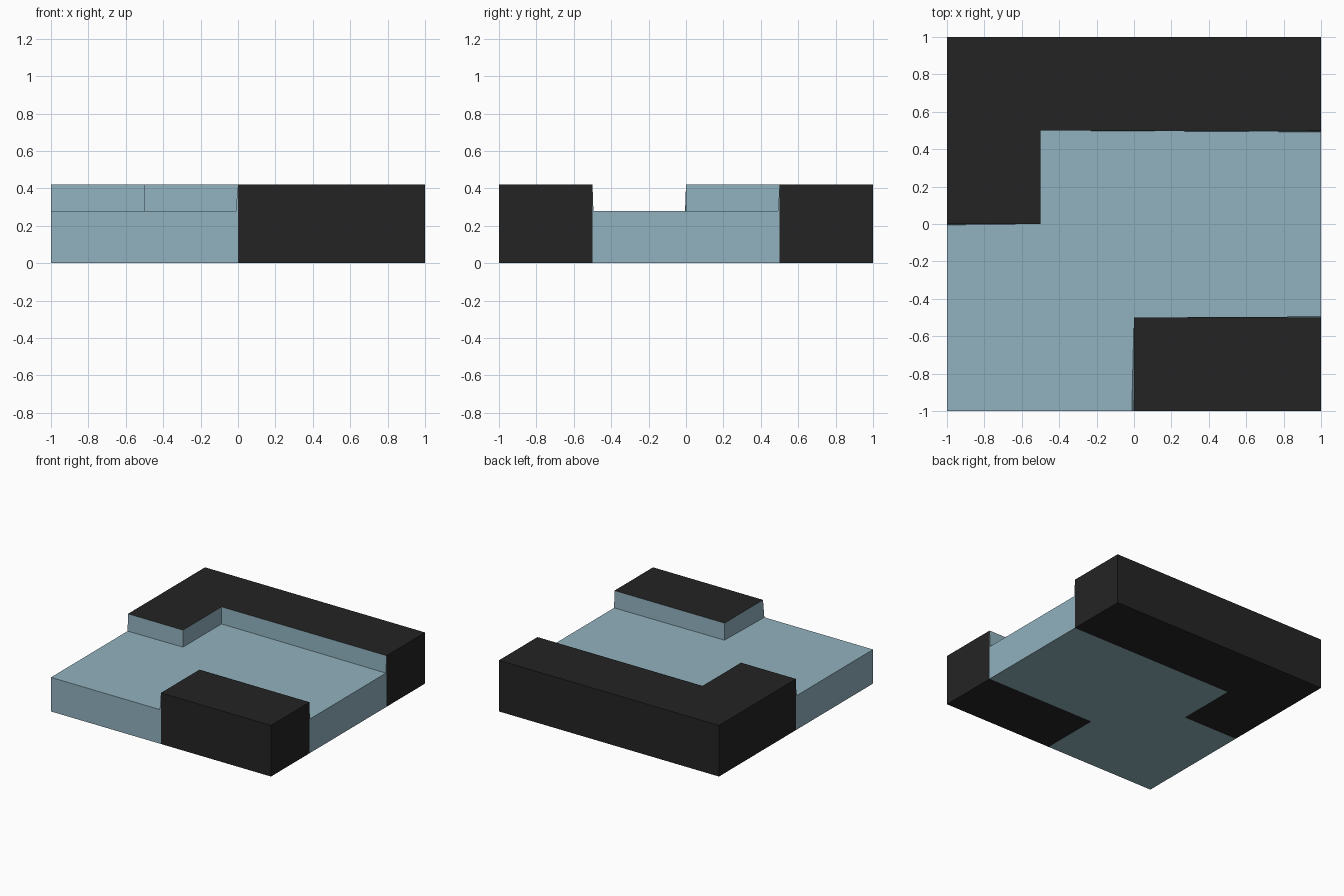
import bpy, bmesh

if "Cube" in bpy.data.objects:
    bpy.data.objects.remove(bpy.data.objects["Cube"])

H_FLOOR, H_TOP = 0.28, 0.42


def material(name, srgb):
    lin = [((c / 255 + 0.055) / 1.055) ** 2.4 for c in srgb]
    m = bpy.data.materials.new(name)
    m.diffuse_color = (*lin, 1)
    m.use_nodes = True
    m.node_tree.nodes["Principled BSDF"].inputs["Base Color"].default_value = m.diffuse_color
    return m


BLUE = material("dusty blue", (145, 178, 191))
BLACK = material("charcoal", (36, 36, 36))


def finish(name, bm, mat):
    me = bpy.data.meshes.new(name)
    bm.to_mesh(me)
    bm.free()
    me.materials.append(mat)
    ob = bpy.data.objects.new(name, me)
    bpy.context.collection.objects.link(ob)
    return ob


def prism(name, outline, height, mat):
    """Counter-clockwise outline; walls are built only on the tile's rim."""
    bm = bmesh.new()
    low = [bm.verts.new((x, y, 0)) for x, y in outline]
    top = [bm.verts.new((x, y, height)) for x, y in outline]
    bm.faces.new(low[::-1])
    bm.faces.new(top)
    for i in range(len(outline)):
        j = (i + 1) % len(outline)
        (ax, ay), (bx, by) = outline[i], outline[j]
        if (ax == bx and abs(ax) == 1) or (ay == by and abs(ay) == 1):
            bm.faces.new((low[i], low[j], top[j], top[i]))
    return finish(name, bm, mat)


def lining(name, path, feet):
    """Thin wall from a block's top edge down to the floor, flared at the ends."""
    bm = bmesh.new()
    top = [bm.verts.new((x, y, H_TOP)) for x, y in path]
    foot = [bm.verts.new((x, y, H_FLOOR)) for x, y in feet]
    for i in range(len(path) - 1):
        bm.faces.new((foot[i], foot[i + 1], top[i + 1], top[i]))
    # small end caps closing the flare on the tile's rim
    for i in (0, -1):
        back = bm.verts.new((*path[i], H_FLOOR))
        cap = (foot[i], top[i], back)
        bm.faces.new(cap if i else cap[::-1])
    return finish(name, bm, BLUE)


# Inner edges of the two raised blocks
corner_path = [(-1, 0), (-.5, 0), (-.5, .5), (1, .5)]
block_path = [(1, -.5), (0, -.5), (0, -1)]

# Lower channel floor, and the raised dark blocks around it
prism("channel_floor", [(-1, -1)] + block_path[::-1] + corner_path[::-1],
      H_FLOOR, BLUE)
prism("corner_block", corner_path + [(1, 1), (-1, 1)], H_TOP, BLACK)
prism("front_block", block_path + [(1, -1)], H_TOP, BLACK)

# Blue linings of the channel sides
lining("corner_lining", corner_path, [(-1, -.005), (-.5, 0), (-.5, .5), (1, .492)])
lining("front_lining", block_path, [(1, -.495), (0, -.5), (-.012, -1)])
